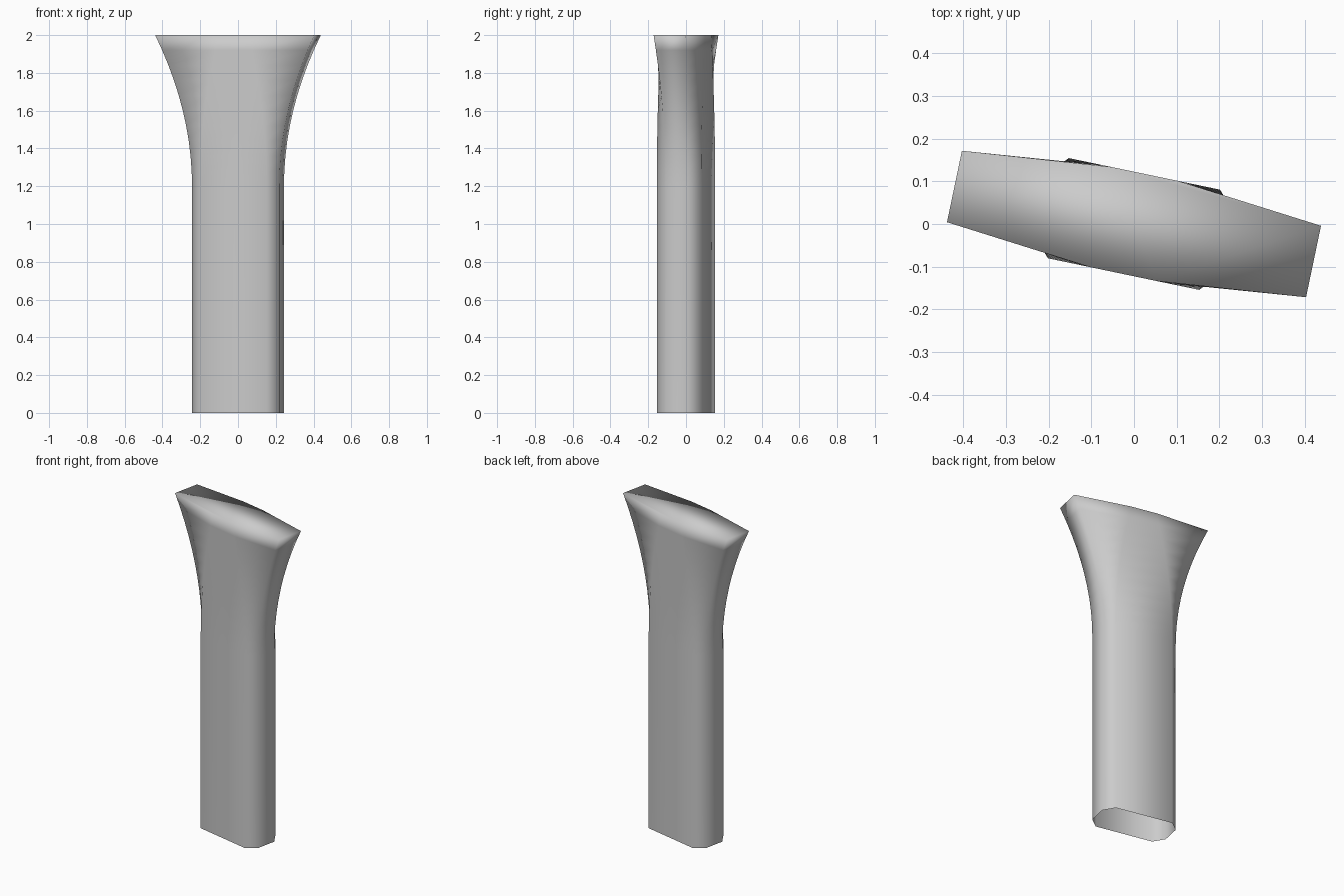
import bpy, bmesh, math
from mathutils import Matrix, Vector

if "Cube" in bpy.data.objects:
    bpy.data.objects.remove(bpy.data.objects["Cube"])

FLARE_START, HEIGHT, STEPS = 1.2, 2.0, 10
ROT = Matrix.Rotation(math.radians(-11.8), 3, 'Z')


def octagon(side, end):
    """Eight-sided outline from one long-side corner and one end corner."""
    (a, b), (c, d) = side, end
    return [Vector(p) for p in ((c, -d, 0), (c, d, 0), (a, b, 0), (-a, b, 0),
                                (-c, d, 0), (-c, -d, 0), (-a, -b, 0), (a, -b, 0))]


shaft = octagon((0.181, 0.12), (0.236, 0.06))
rim = octagon((0.08, 0.12), (0.43, 0.0855))

# levels: straight shaft, then a flare that widens with the square of height
levels = [(0.0, 0.0)]
for i in range(STEPS + 1):
    t = i / STEPS
    levels.append((FLARE_START + (HEIGHT - FLARE_START) * t, t * t))

bm = bmesh.new()
rings = []
for z, blend in levels:
    rings.append([bm.verts.new(ROT @ p.lerp(q, blend) + Vector((0, 0, z)))
                  for p, q in zip(shaft, rim)])

# side walls
for low, high in zip(rings, rings[1:]):
    for i in range(8):
        j = (i + 1) % 8
        bm.faces.new((low[i], low[j], high[j], high[i]))

# closed top, open bottom
bm.faces.new(rings[-1])
for f in bm.faces:
    f.smooth = True

mesh = bpy.data.meshes.new("flared_column")
bm.to_mesh(mesh)
bm.free()
column = bpy.data.objects.new("flared_column", mesh)
bpy.context.collection.objects.link(column)
